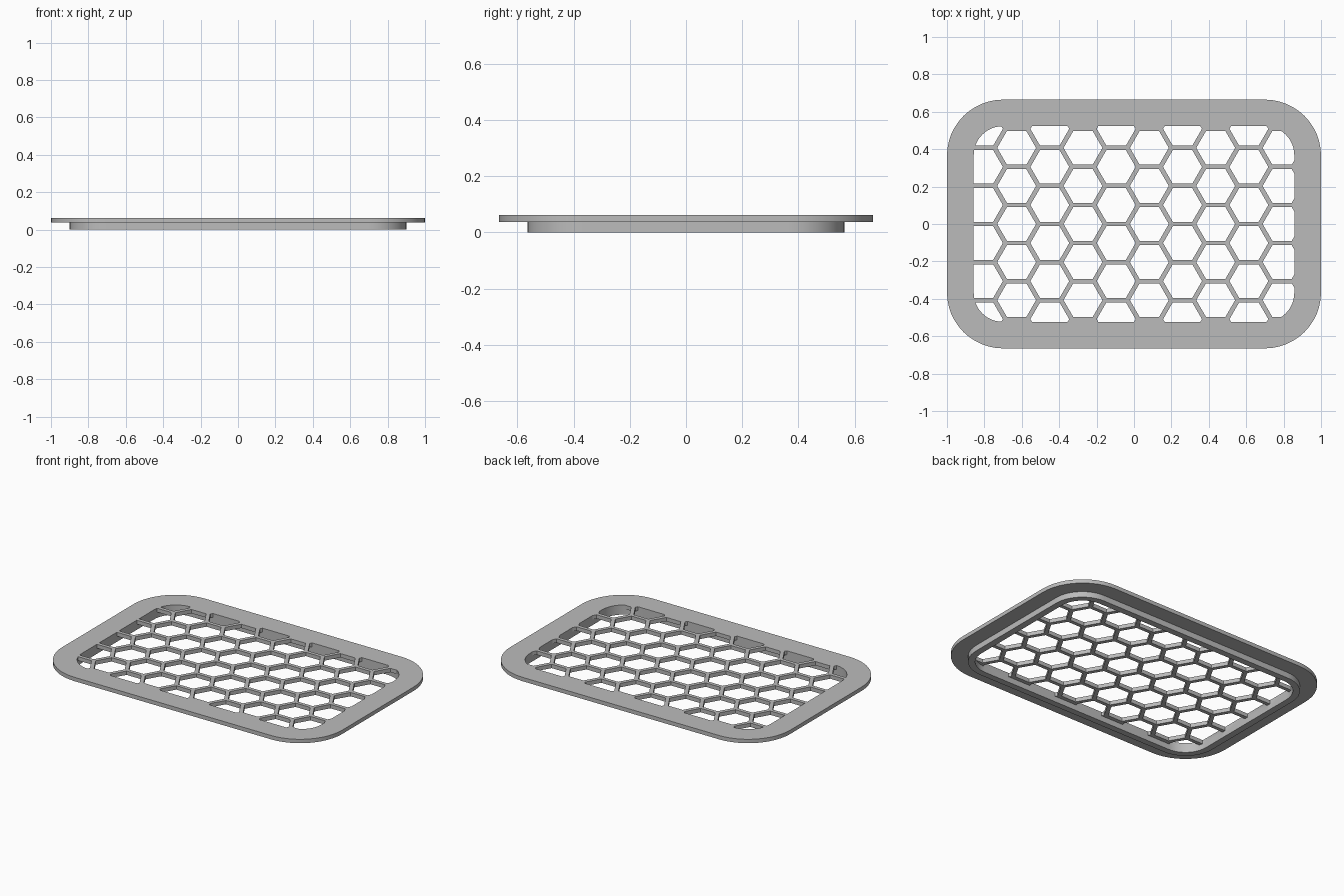
import bpy, bmesh, math

cube = bpy.data.objects.get("Cube")
if cube:
    bpy.data.objects.remove(cube, do_unlink=True)

TOP, LEDGE = 0.062, 0.037            # top face, underside of flange and grille
FLANGE = (1.0, 0.665, 0.30)          # half width, half depth, corner radius
WALL = (0.90, 0.564, 0.20)
OPENING = (0.857, 0.523, 0.155)
PITCH_X, PITCH_Y = 0.1774, 0.2035    # honeycomb spacing
APOTHEM = 0.0900                     # half the clear width of a cell

grey = bpy.data.materials.new("plain grey")
grey.use_nodes = True
grey.diffuse_color = (0.5, 0.5, 0.5, 1)
grey.node_tree.nodes["Principled BSDF"].inputs["Base Color"].default_value = (0.5, 0.5, 0.5, 1)


def rounded_outline(hx, hy, r, steps=12):
    """Rounded rectangle, counter-clockwise."""
    pts = []
    for quarter, (sx, sy) in enumerate([(1, 1), (-1, 1), (-1, -1), (1, -1)]):
        for i in range(steps + 1):
            a = math.pi / 2 * (quarter + i / steps)
            pts.append((sx * (hx - r) + r * math.cos(a), sy * (hy - r) + r * math.sin(a)))
    return pts


def hexagon(cx, cy):
    r = APOTHEM / math.cos(math.pi / 6)
    return [(cx + r * math.cos(math.pi / 3 * k), cy + r * math.sin(math.pi / 3 * k))
            for k in range(6)]


def loft(bm, layers):
    """Solid through a stack of (outline, z) layers."""
    rings = [[bm.verts.new((x, y, z)) for x, y in outline] for outline, z in layers]
    n = len(rings[0])
    for low, high in zip(rings, rings[1:]):
        for i in range(n):
            j = (i + 1) % n
            bm.faces.new((low[i], low[j], high[j], high[i]))
    bm.faces.new(rings[0][::-1])
    bm.faces.new(rings[-1])


def make_object(name, solids):
    bm = bmesh.new()
    for layers in solids:
        loft(bm, layers)
    mesh = bpy.data.meshes.new(name)
    bm.to_mesh(mesh)
    bm.free()
    mesh.materials.append(grey)
    obj = bpy.data.objects.new(name, mesh)
    bpy.context.collection.objects.link(obj)
    return obj


def boolean(obj, cutter, operation):
    """Apply a boolean and discard the cutter."""
    cutter.hide_render = True
    mod = obj.modifiers.new("cut", 'BOOLEAN')
    mod.operation, mod.object, mod.solver = operation, cutter, 'EXACT'
    bpy.context.view_layer.objects.active = obj
    bpy.ops.object.modifier_apply(modifier=mod.name)
    bpy.data.objects.remove(cutter, do_unlink=True)


# Stepped body: insert wall below, wide flange above
wall, flange, opening = (rounded_outline(*d) for d in (WALL, FLANGE, OPENING))
vent = make_object("vent_grille", [[(wall, 0), (wall, LEDGE), (flange, LEDGE), (flange, TOP)]])

# Hollow underside, leaving a thin plate at the top
boolean(vent, make_object("recess_cutter", [[(opening, -0.1), (opening, LEDGE)]]), 'DIFFERENCE')

# Honeycomb cells, trimmed to the rounded opening
hexes = []
for col in range(10):
    x = -0.805 + col * PITCH_X
    shift = 0.5 if col % 2 == 0 else 0.0
    for row in range(-3, 3) if shift else range(-2, 3):
        cell = hexagon(x, (row + shift) * PITCH_Y)
        hexes.append([(cell, -0.2), (cell, 0.2)])
cells = make_object("cell_cutter", hexes)
boolean(cells, make_object("opening_trim", [[(opening, -0.15), (opening, 0.15)]]), 'INTERSECT')
boolean(vent, cells, 'DIFFERENCE')

# Smooth rounded corners, crisp edges
bpy.ops.object.select_all(action='DESELECT')
vent.select_set(True)
bpy.context.view_layer.objects.active = vent
bpy.ops.object.shade_smooth_by_angle(angle=math.radians(30))
